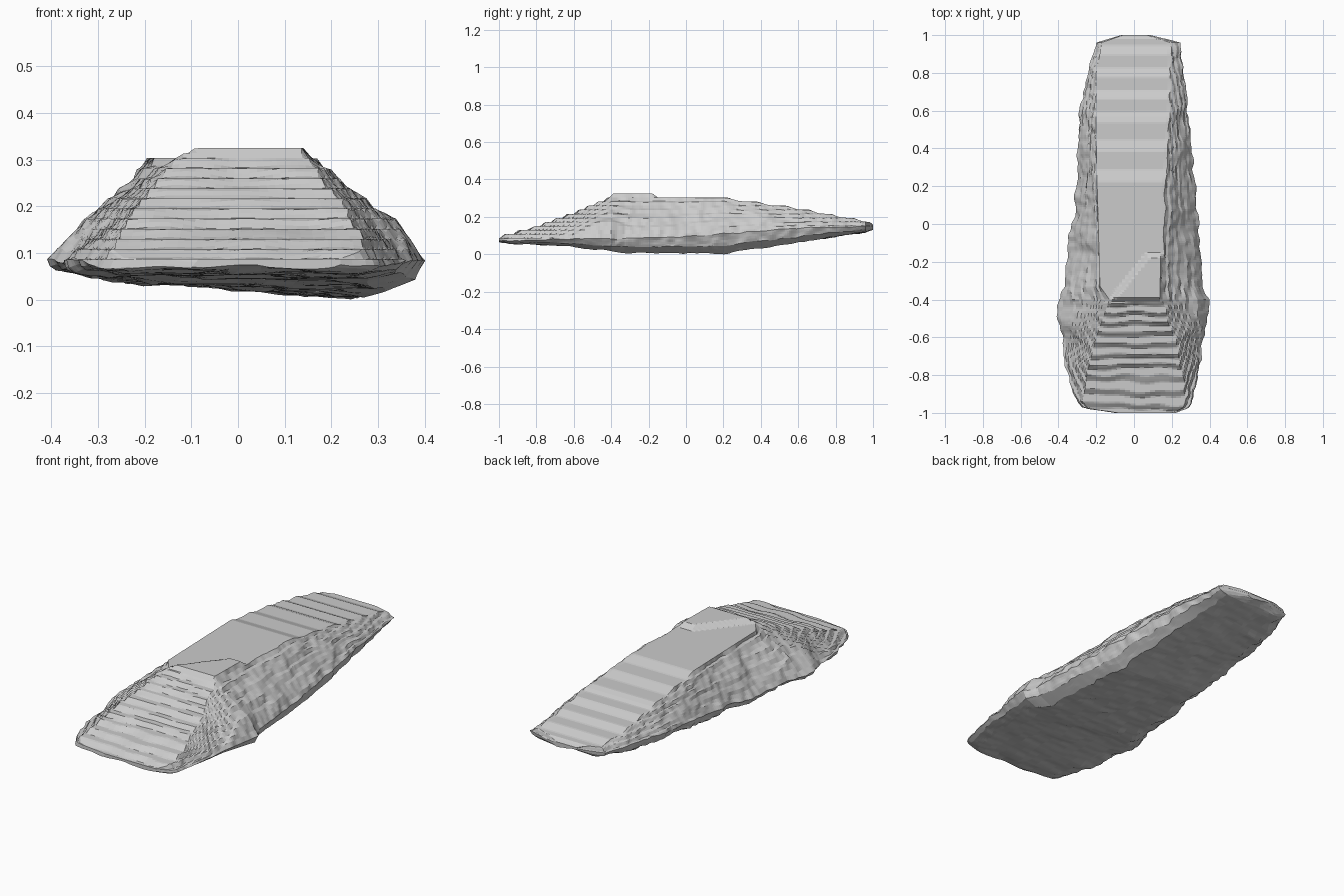
import bpy, bmesh, math
from mathutils import Vector, noise

if "Cube" in bpy.data.objects:
    bpy.data.objects.remove(bpy.data.objects["Cube"])

STEP = 0.325 / 15          # terrace height

# stations along the length:
# y, left, right, flat-top left, flat-top right, top z, base z
STATIONS = [
    (-1.00, -.10, .22, -.08, .20, .085, .068),
    (-0.975, -.27, .29, -.24, .26, .095, .064),
    (-0.94, -.305, .315, -.27, .28, .105, .060),
    (-0.80, -.352, .342, -.25, .26, .147, .054),
    (-0.60, -.38, .367, -.20, .21, .220, .040),
    (-0.40, -.408, .408, -.13, .15, .303, .014),
    (-0.33, -.372, .368, -.18, .155, .303, .008),
    (0.20, -.302, .325, -.195, .165, .300, .002),
    (0.42, -.297, .307, -.20, .18, .270, .036),
    (0.57, -.288, .29, -.20, .19, .249, .055),
    (0.80, -.242, .267, -.20, .20, .206, .098),
    (0.96, -.20, .245, -.17, .19, .177, .120),
    (1.00, -.07, .09, -.06, .07, .160, .138),
]


def station(y):
    for a, b in zip(STATIONS, STATIONS[1:]):
        if y <= b[0]:
            t = (y - a[0]) / (b[0] - a[0])
            return [p + (q - p) * t for p, q in zip(a, b)][1:]
    return list(STATIONS[-1][1:])


def terrace(z):
    t = z / STEP
    n = math.floor(t)
    f = min(1, max(0, (t - n - 0.3) / 0.4))
    return STEP * (n + f)


def ring(y):
    left, right, tl, tr, top, base = station(y)
    # rim height rises to the back; flanks bulge most near the front shoulder
    rim = .094 + .02 * y + .036 * max(0, min(1, y / .6))
    bulge = .01 * max(0, 1 - abs(y)) + .024 * math.exp(-((y + .5) / .15) ** 2)
    amp = 0.016 if abs(y) < 0.95 else 0.006
    tilt = 0.036 * max(0, min(1, (0.75 - abs(y)) / 0.3))
    # cross-section outline, clockwise from the left rim
    prof = [(left, rim, 14), (tl, top, 20), (tr, top, 14), (right, rim, 4),
            (right * .94, base + (rim - base) * .42, 4), (right * .76, base, 5),
            (0, base + tilt * .5, 5), (left * .75, base + tilt, 4),
            (left * .95, base + tilt + (rim - base - tilt) * .4, 3)]
    pts = []
    for i, (x0, z0, n) in enumerate(prof):
        x1, z1, _ = prof[(i + 1) % len(prof)]
        for k in range(n):
            t = k / n
            x, z = x0 + (x1 - x0) * t, z0 + (z1 - z0) * t
            if i in (0, 2):                       # bulged flanks
                s = t if i == 0 else 1 - t
                z += bulge * math.sin(math.pi * s ** .7)
            v = Vector((x * 9, y * 9, z * 9))
            rough = noise.noise(v) + .6 * noise.noise(v * 2.7)
            if i != 1:
                x += amp * rough
            if i < 3:                             # stepped upper surface
                if y < -.4:
                    z += .008 * noise.noise(v * .8)
                z += (terrace(z) - z) * (1 if y < -.3 or i == 1 else .6)
                if i == 1:                        # raised cap with a slanted edge
                    d = min((x - .8 * y - .19) / .03, (-.15 - y) / .03,
                            (y + .41) / .02, (.16 - x) / .02)
                    z += max(0, min(1, d)) * max(0, .325 - z)
            else:
                z += .008 * rough
            pts.append((x, y, z))
    return pts


# stone body: loft of all the rings
bm = bmesh.new()
N = 200
rings = [[bm.verts.new(p) for p in ring(-1 + 2 * i / N)] for i in range(N + 1)]
for a, b in zip(rings, rings[1:]):
    for i in range(len(a)):
        j = (i + 1) % len(a)
        bm.faces.new((a[i], a[j], b[j], b[i]))
bm.faces.new(rings[0])
bm.faces.new(rings[-1][::-1])
bmesh.ops.triangulate(bm, faces=[f for f in bm.faces if len(f.verts) > 4])
bmesh.ops.recalc_face_normals(bm, faces=bm.faces)
low = min(v.co.z for v in bm.verts)
for v in bm.verts:                                # rest the base on z = 0
    if v.co.z < .1:
        v.co.z -= low * (1 - v.co.z / .1) / (1 - low / .1)
mesh = bpy.data.meshes.new("terraced_stone")
bm.to_mesh(mesh)
bm.free()
obj = bpy.data.objects.new("terraced_stone", mesh)
bpy.context.collection.objects.link(obj)
